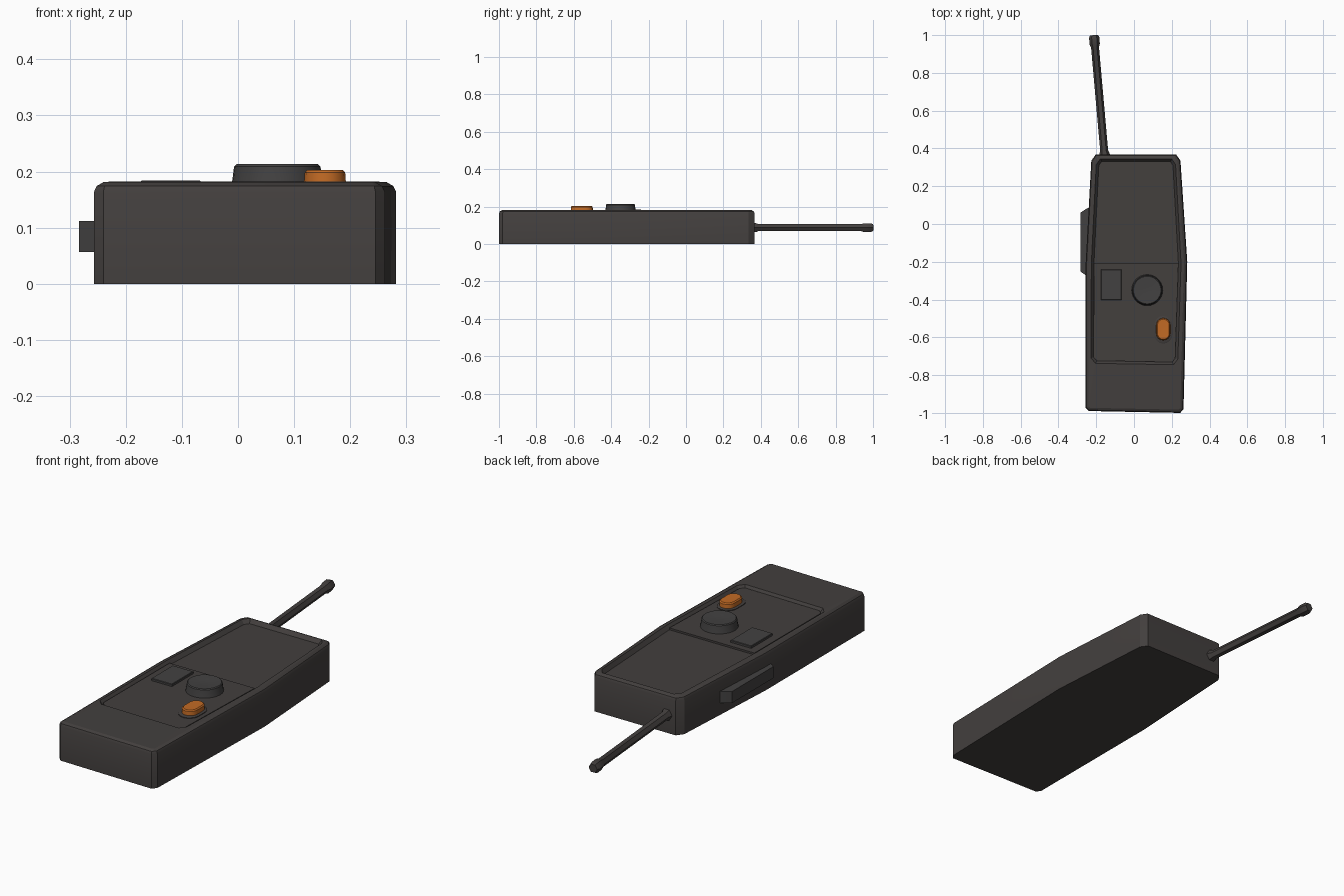
import bpy, bmesh, math
from mathutils import Vector

if "Cube" in bpy.data.objects:
    bpy.data.objects.remove(bpy.data.objects["Cube"])


def material(name, rgb):
    m = bpy.data.materials.new(name)
    m.diffuse_color = (*rgb, 1)
    m.use_nodes = True
    m.node_tree.nodes["Principled BSDF"].inputs["Base Color"].default_value = m.diffuse_color
    return m


CASE = material("charcoal", (0.056, 0.050, 0.048))
GREY = material("button grey", (0.055, 0.053, 0.053))
ORANGE = material("orange", (0.54, 0.145, 0.018))


def inset(pts, d):
    """Offset a counter-clockwise outline inwards by d with mitred corners."""
    out = []
    for i, p in enumerate(pts):
        p = Vector(p)
        a = (p - Vector(pts[i - 1])).normalized()
        b = (Vector(pts[(i + 1) % len(pts)]) - p).normalized()
        na, nb = Vector((-a.y, a.x)), Vector((-b.y, b.x))
        out.append(tuple(p + (na + nb) * d / (1 + na.dot(nb))))
    return out


def ring(pts, z):
    return [(p[0], p[1], z) for p in pts]


def loft(name, rings, mat, angle=30):
    """Skin a stack of equal-sized rings and cap both ends."""
    bm = bmesh.new()
    rows = [[bm.verts.new(p) for p in r] for r in rings]
    n = len(rows[0])
    for lo, hi in zip(rows, rows[1:]):
        for i in range(n):
            j = (i + 1) % n
            bm.faces.new((lo[i], lo[j], hi[j], hi[i]))
    bm.faces.new(rows[0][::-1])
    bm.faces.new(rows[-1])
    bmesh.ops.recalc_face_normals(bm, faces=bm.faces)
    me = bpy.data.meshes.new(name)
    bm.to_mesh(me)
    bm.free()
    me.materials.append(mat)
    ob = bpy.data.objects.new(name, me)
    bpy.context.collection.objects.link(ob)
    bpy.ops.object.select_all(action='DESELECT')
    ob.select_set(True)
    bpy.context.view_layer.objects.active = ob
    bpy.ops.object.shade_smooth_by_angle(angle=math.radians(angle))
    return ob


def stadium(cx, cy, r, half, n=8):
    """Upright capsule outline; half = 0 gives a circle."""
    pts = []
    for s, start in ((1, 0), (-1, math.pi)):
        for i in range(n + (half > 0)):
            a = start + math.pi * i / n
            pts.append((cx + r * math.cos(a), cy + s * half + r * math.sin(a)))
    return pts


# Case: tapered outline, rounded top rim, sunken face panel
outer = [(-0.240, -0.990), (0.245, -1.0), (0.262, -0.98), (0.282, -0.20),
         (0.246, 0.335), (0.224, 0.367), (-0.203, 0.367), (-0.226, 0.335),
         (-0.257, -0.23), (-0.257, -0.972)]
panel = [(-0.203, -0.738), (0.210, -0.745), (0.232, -0.715), (0.249, -0.21),
         (0.220, 0.315), (0.200, 0.345), (-0.178, 0.345), (-0.200, 0.315),
         (-0.226, -0.21), (-0.228, -0.71)]
floor = inset(panel, 0.014)
loft("case", [ring(outer, 0), ring(outer, 0.163), ring(inset(outer, 0.005), 0.174),
              ring(inset(outer, 0.017), 0.181), ring(panel, 0.182),
              ring(floor, 0.164)], CASE, 25)

# Raised lower half of the face panel
lower = floor[:4] + floor[8:]
loft("control_plate", [ring(lower, 0.16), ring(lower, 0.173)], CASE)

# Round knob with a shallow dish
knob = [(0.084, 0.165), (0.080, 0.185), (0.077, 0.209), (0.073, 0.213),
        (0.066, 0.213), (0.03, 0.209)]
loft("knob", [ring(stadium(0.07, -0.35, r, 0, 14), z) for r, z in knob], GREY)

# Orange push button in its collar
loft("button_collar", [ring(stadium(0.155, -0.56, r, 0.025), z)
                       for r, z in ((0.048, 0.165), (0.048, 0.176), (0.041, 0.179))], CASE)
loft("orange_button", [ring(stadium(0.155, -0.557, r, 0.022), z)
                       for r, z in ((0.038, 0.17), (0.036, 0.198), (0.031, 0.203),
                                    (0.014, 0.2025))], ORANGE)

# Square key
key = [(-0.174, -0.402), (-0.066, -0.402), (-0.066, -0.241), (-0.174, -0.241)]
loft("square_key", [ring(key, 0.165), ring(key, 0.182), ring(inset(key, 0.002), 0.184)], GREY)

# Side talk button with sloped ends
talk = [(-0.23, -0.275), (-0.23, 0.09), (-0.25, 0.082), (-0.283, 0.06),
        (-0.283, -0.252), (-0.25, -0.275)]
loft("side_button", [ring(talk, 0.057), ring(talk, 0.112)], GREY)

# Antenna: leaning six-sided rod with flared base and tip
start, end = Vector((-0.155, 0.355, 0.087)), Vector((-0.212, 1.0, 0.087))
axis = (end - start).normalized()
side = axis.cross(Vector((0, 0, 1)))
rod = [(0, 0.029), (0.03, 0.027), (0.05, 0.021), (0.90, 0.021),
       (0.925, 0.027), (0.98, 0.027), (1.0, 0.021)]
rings = []
for t, r in rod:
    c = start.lerp(end, t)
    rings.append([c + r * (side * math.cos(math.pi * k / 3) +
                           Vector((0, 0, 1)) * math.sin(math.pi * k / 3))
                  for k in range(6)])
loft("antenna", rings, CASE)
